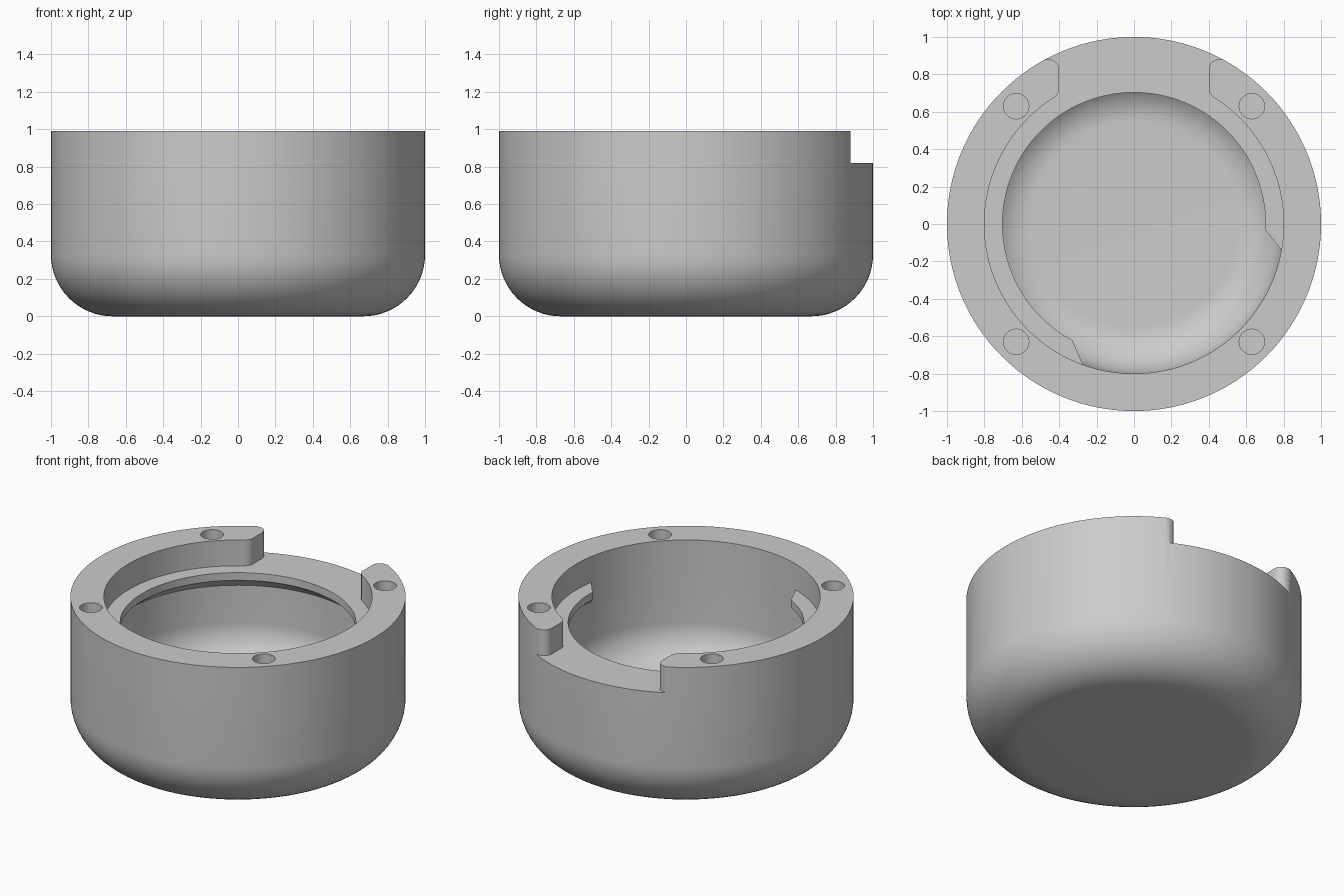
import bpy, bmesh
from math import sin, cos, pi, radians

cube = bpy.data.objects.get("Cube")
if cube:
    bpy.data.objects.remove(cube, do_unlink=True)

grey = bpy.data.materials.new("light_grey")
grey.use_nodes = True
colour = (0.6, 0.6, 0.6, 1)
grey.diffuse_color = colour
grey.node_tree.nodes["Principled BSDF"].inputs["Base Color"].default_value = colour

TOP, SHELF = 0.99, 0.82
OUTER, INNER, LIP = 1.0, 0.8, 0.703
FLOOR, FILLET, INNER_FILLET = 0.2, 0.33, 0.25


def finish(name, bm):
    bmesh.ops.recalc_face_normals(bm, faces=bm.faces)
    mesh = bpy.data.meshes.new(name)
    bm.to_mesh(mesh)
    bm.free()
    obj = bpy.data.objects.new(name, mesh)
    bpy.context.collection.objects.link(obj)
    mesh.materials.append(grey)
    return obj


def arc(cx, cy, r, start, end, n):
    steps = [radians(start + (end - start) * i / n) for i in range(n + 1)]
    return [(cx + r * cos(a), cy + r * sin(a)) for a in steps]


def prism(name, outline, z0, z1):
    bm = bmesh.new()
    face = bm.faces.new([bm.verts.new((x, y, z0)) for x, y in outline])
    new = bmesh.ops.extrude_face_region(bm, geom=[face])["geom"]
    for v in new:
        if isinstance(v, bmesh.types.BMVert):
            v.co.z = z1
    return finish(name, bm)


def smooth(obj):
    bpy.ops.object.select_all(action='DESELECT')
    obj.select_set(True)
    bpy.context.view_layer.objects.active = obj
    bpy.ops.object.shade_smooth_by_angle(angle=radians(30))


# Bowl: rounded outside and inside, spun around z
profile = [(0, 0)] + arc(OUTER - FILLET, FILLET, FILLET, -90, 0, 16)
profile += [(OUTER, SHELF), (OUTER, TOP), (INNER, TOP), (INNER, SHELF)]
profile += arc(INNER - INNER_FILLET, FLOOR + INNER_FILLET, INNER_FILLET, 0, -90, 16)
profile += [(0, FLOOR)]
bm = bmesh.new()
verts = [bm.verts.new((r, 0, z)) for r, z in profile]
edges = [bm.edges.new(pair) for pair in zip(verts, verts[1:])]
bmesh.ops.spin(bm, geom=verts + edges, cent=(0, 0, 0), axis=(0, 0, 1),
               angle=2 * pi, steps=160, use_merge=True)
bmesh.ops.remove_doubles(bm, verts=bm.verts, dist=1e-5)
bowl = finish("bowl", bm)

# Rim opening at the back, with rounded ends on the rim
side = [(0.6, 1.2), (0.6, 0.88)] + arc(0.455, 0.825, 0.055, 90, 180, 10)
side += [(0.4, 0.72), (0.403, 0.706), (0.41, 0.695), (0.44, 0.66), (0.44, 0.4)]
opening = side + [(-x, y) for x, y in reversed(side)]
cutters = [prism("opening_cutter", opening, SHELF, 1.2)]

# Four round sockets in the rim
for sx in (-1, 1):
    for sy in (-1, 1):
        ring = arc(sx * 0.63, sy * 0.63, 0.068, 0, 360, 32)[:-1]
        cutters.append(prism("socket_cutter", ring, TOP - 0.1, 1.2))

for cutter in cutters:
    mod = bowl.modifiers.new("cut", 'BOOLEAN')
    mod.operation = 'DIFFERENCE'
    mod.solver = 'EXACT'
    mod.object = cutter
bpy.context.view_layer.update()
cut_mesh = bpy.data.meshes.new_from_object(
    bowl.evaluated_get(bpy.context.evaluated_depsgraph_get()))
bowl.modifiers.clear()
bowl.data = cut_mesh
for cutter in cutters:
    bpy.data.objects.remove(cutter, do_unlink=True)
smooth(bowl)

# Inner ledge: partial ring with a sloped underside and slanted ends
section = [(INNER + 0.002, SHELF), (LIP, SHELF), (LIP, 0.77), (INNER + 0.002, 0.69)]
STEPS = 120
bm = bmesh.new()
rows = []
for i in range(STEPS + 1):
    row = []
    for r, z in section:
        t = (r - LIP) / (INNER - LIP)
        start, end = -2.5 - 7.5 * t, 242 + 8 * t
        a = radians(start + (end - start) * i / STEPS)
        row.append(bm.verts.new((r * cos(a), r * sin(a), z)))
    rows.append(row)
for a, b in zip(rows, rows[1:]):
    for j in range(4):
        k = (j + 1) % 4
        bm.faces.new((a[j], a[k], b[k], b[j]))
bm.faces.new(rows[0])
bm.faces.new(rows[-1])
smooth(finish("inner_ledge", bm))
